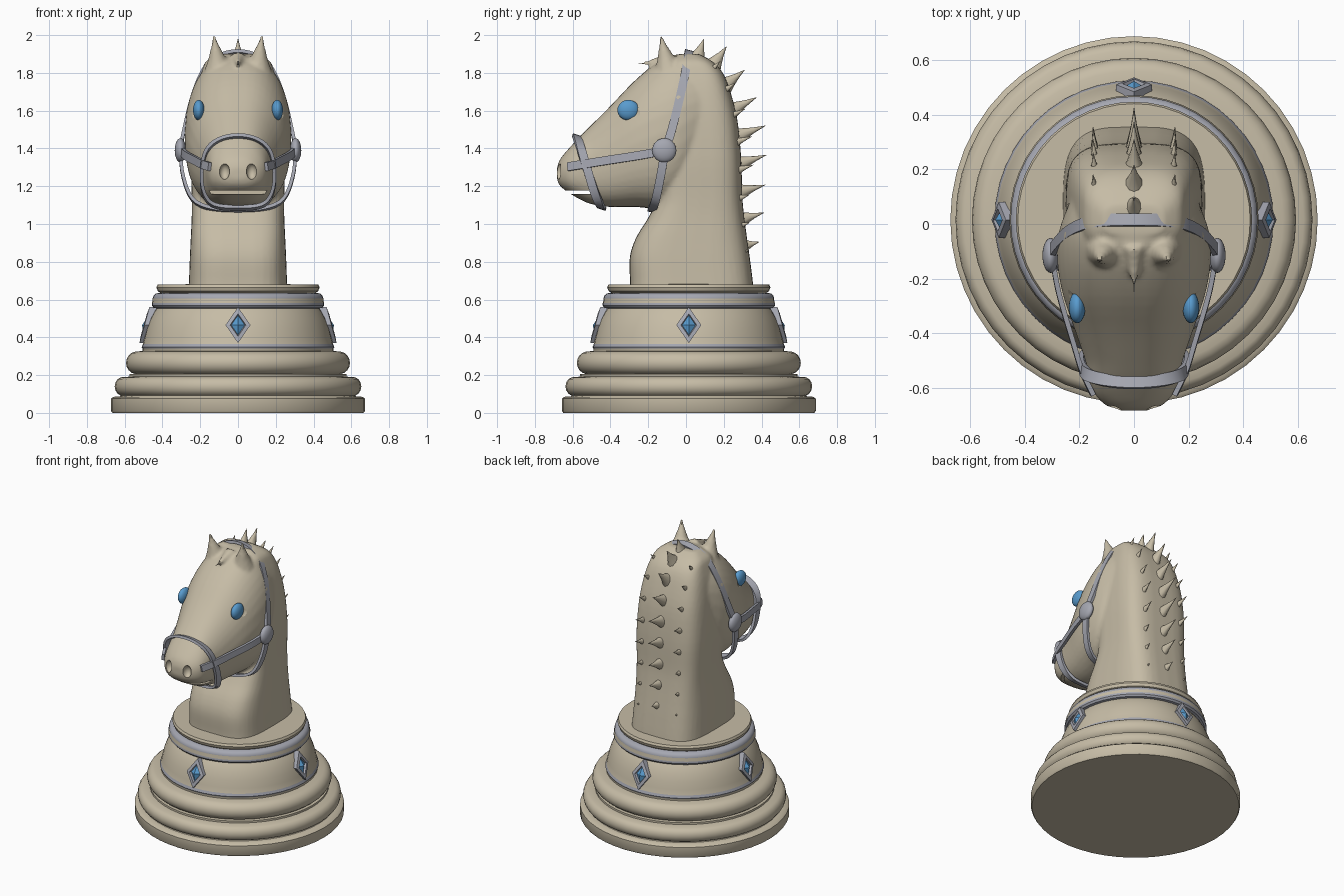
import bpy, bmesh, math
from mathutils import Vector, Matrix

if "Cube" in bpy.data.objects:
    bpy.data.objects.remove(bpy.data.objects["Cube"])

CY = 0.015  # base centre along y


def material(name, rgb):
    m = bpy.data.materials.new(name)
    m.diffuse_color = (*rgb, 1)
    m.use_nodes = True
    m.node_tree.nodes["Principled BSDF"].inputs["Base Color"].default_value = m.diffuse_color
    return m


STONE = material("warm_stone", (0.565, 0.503, 0.381))
GREY = material("grey_metal", (0.376, 0.386, 0.44))
BLUE = material("blue_gem", (0.10, 0.33, 0.62))


def finish(name, bm, mats, angle=35):
    bmesh.ops.recalc_face_normals(bm, faces=bm.faces)
    me = bpy.data.meshes.new(name)
    bm.to_mesh(me)
    bm.free()
    ob = bpy.data.objects.new(name, me)
    bpy.context.collection.objects.link(ob)
    for m in mats:
        me.materials.append(m)
    smooth(ob, angle)
    return ob


def smooth(ob, angle):
    bpy.ops.object.select_all(action='DESELECT')
    ob.select_set(True)
    bpy.context.view_layer.objects.active = ob
    bpy.ops.object.shade_smooth_by_angle(angle=math.radians(angle))


def spline(pts, n, closed=False):
    """Catmull-Rom through tuples of any length."""
    out, k = [], len(pts)
    for i in range(k if closed else k - 1):
        idx = [(i + d) % k if closed else min(max(i + d, 0), k - 1) for d in (-1, 0, 1, 2)]
        for s in range(n):
            t = s / n
            out.append([0.5 * (2 * b + (c - a) * t + (2*a - 5*b + 4*c - d) * t*t
                               + (3*b - a - 3*c + d) * t**3)
                        for a, b, c, d in zip(*(pts[j] for j in idx))])
    return out if closed else out + [list(pts[-1])]


def loft(bm, rings, closed=False):
    rows = [[bm.verts.new(p) for p in r] for r in rings]
    n = len(rows[0])
    pairs = list(zip(rows, rows[1:])) + ([(rows[-1], rows[0])] if closed else [])
    for a, b in pairs:
        for i in range(n):
            bm.faces.new((a[i], a[(i + 1) % n], b[(i + 1) % n], b[i]))
    if not closed:
        bm.faces.new(rows[0])
        bm.faces.new(rows[-1])


def superellipse(e, n=40):
    for i in range(n):
        a = 2 * math.pi * i / n
        c, s = math.cos(a), math.sin(a)
        yield (math.copysign(abs(c) ** (2 / e), c), math.copysign(abs(s) ** (2 / e), s))


def ellipsoid(name, loc, size, mat, rot=None):
    bm = bmesh.new()
    bmesh.ops.create_uvsphere(bm, u_segments=24, v_segments=14, radius=1)
    m = Matrix.Translation(loc) @ (rot or Matrix()) @ Matrix.Diagonal((*size, 1))
    bmesh.ops.transform(bm, matrix=m, verts=bm.verts)
    return finish(name, bm, [mat], 60)


def spike(bm, base, tip, r, flat=1.0, n=10):
    """Tapered horn with a slightly concave side, narrowed along x by flat."""
    base, tip = Vector(base), Vector(tip)
    d = tip - base
    q = d.to_track_quat('Z', 'X').to_matrix()
    rings = []
    for t, k in ((0, 1), (0.3, 0.62), (0.65, 0.27), (1, 0.02)):
        ring = []
        for i in range(n):
            a = 2 * math.pi * i / n
            o = q @ Vector((math.cos(a) * r * k, math.sin(a) * r * k, 0))
            o.x *= flat
            ring.append(base + d * t + o)
        rings.append(ring)
    loft(bm, rings)


# ---- turned pedestal: (radius, height, colour of the band above)
profile = [(0, 0, 0), (0.665, 0, 0), (0.672, 0.01, 0), (0.672, 0.075, 0), (0.66, 0.085, 0), (0.625, 0.088, 0)]
profile += [(0.61 + 0.043 * math.cos(a), 0.14 + 0.05 * math.sin(a), 0)
            for a in [math.radians(x) for x in range(-75, 76, 25)]]
profile += [(0.575, 0.192, 0), (0.575, 0.205, 0)]
profile += [(0.535 + 0.058 * math.cos(a), 0.265 + 0.06 * math.sin(a), 0)
            for a in [math.radians(x) for x in range(-80, 81, 20)]]
profile += [(0.505, 0.328, 0), (0.505, 0.34, 1), (0.51, 0.348, 1), (0.503, 0.365, 0), (0.495, 0.40, 0),
            (0.482, 0.45, 0), (0.463, 0.50, 0), (0.44, 0.54, 0), (0.43, 0.553, 1), (0.446, 0.556, 1),
            (0.456, 0.568, 1), (0.456, 0.582, 0), (0.452, 0.595, 0), (0.452, 0.605, 1), (0.448, 0.62, 1),
            (0.435, 0.632, 1), (0.412, 0.636, 0), (0.425, 0.645, 0), (0.432, 0.665, 0), (0.425, 0.68, 0),
            (0, 0.683, 0)]
bm = bmesh.new()
vs = [bm.verts.new((r, CY, z)) for r, z, _ in profile]
es = [bm.edges.new(p) for p in zip(vs, vs[1:])]
bmesh.ops.spin(bm, geom=vs + es, cent=(0, CY, 0), axis=(0, 0, 1), angle=2 * math.pi, steps=48)
bmesh.ops.remove_doubles(bm, verts=bm.verts, dist=1e-4)
for f in bm.faces:
    zs = [v.co.z for v in f.verts]
    lo = min(zs)
    f.material_index = max((c for r, z, c in profile if abs(z - lo) < 1e-4), default=0)
finish("pedestal", bm, [STONE, GREY])

# ---- four diamond badges
for k in range(4):
    bm = bmesh.new()

    def diamond(w, h, off):
        return [Vector((x * w, -0.483 - off + z * 0.025 * h / 0.09, 0.465 + z * h))
                for x, z in ((1, 0), (0, 1), (-1, 0), (0, -1))]
    loft(bm, [diamond(0.066, 0.095, -0.03), diamond(0.066, 0.095, 0.012),
              diamond(0.042, 0.06, 0.016), diamond(0.036, 0.052, 0.002)])
    for f in bm.faces:
        f.material_index = 0
    gem = [bm.verts.new(p) for p in diamond(0.036, 0.052, 0.003)]
    peak = bm.verts.new((0, -0.508, 0.465))
    for i in range(4):
        bm.faces.new((gem[i], gem[(i + 1) % 4], peak)).material_index = 1
    m = Matrix.Translation((0, CY, 0)) @ Matrix.Rotation(k * math.pi / 2, 4, 'Z')
    bmesh.ops.transform(bm, matrix=m, verts=bm.verts)
    finish("diamond_badge", bm, [GREY, BLUE], 10)

# ---- neck (z, front, back, half width) and head (y, bottom, top, half width)
neck = [(0.6, -.30, .36, .265), (0.683, -.296, .355, .26), (0.82, -.298, .338, .255), (0.926, -.265, .323, .25),
        (1.04, -.196, .308, .245), (1.15, -.15, .298, .245), (1.35, -.15, .292, .25), (1.55, -.15, .272, .24),
        (1.7, -.13, .235, .22), (1.8, -.11, .195, .195), (1.86, -.08, .14, .17), (1.9, -.04, .07, .11)]
head = [(-.683, 1.235, 1.30, .05), (-.665, 1.20, 1.345, .10), (-.62, 1.165, 1.40, .145), (-.56, 1.13, 1.465, .165),
        (-.5, 1.105, 1.525, .178), (-.4, 1.09, 1.625, .212), (-.265, 1.09, 1.765, .258), (-.143, 1.085, 1.86, .28),
        (-.03, 1.14, 1.90, .275), (.08, 1.3, 1.87, .235)]
bm = bmesh.new()
loft(bm, [[(x * w, (a + b) / 2 + y * (b - a) / 2, z) for x, y in superellipse(3.6)]
          for z, a, b, w in spline(neck, 4)])
loft(bm, [[(x * w * (1 - 0.2 * max(0, s) ** 1.5), y, (a + b) / 2 + s * (b - a) / 2)
           for x, s in superellipse(2.7)] for y, a, b, w in spline(head, 4)])
# ears and forelock
for s in (-1, 1):
    spike(bm, (s * .105, -.095, 1.82), (s * .13, -.138, 2.015), .075)
spike(bm, (0, -.08, 1.87), (0, -.265, 1.845), .045)
horse = finish("horse_body", bm, [STONE])
rm = horse.modifiers.new("blend", 'REMESH')
rm.mode = 'VOXEL'
rm.voxel_size = 0.012
sm = horse.modifiers.new("soften", 'SMOOTH')
sm.iterations = 3


# sunken nostrils, eye sockets and mouth
def cut(ob):
    ob.hide_render = True
    ob.hide_set(True)
    b = horse.modifiers.new("cut", 'BOOLEAN')
    b.operation = 'DIFFERENCE'
    b.object = ob


for s in (-1, 1):
    cut(ellipsoid("nostril_cutter", (s * .072, -.675, 1.278), (.028, .035, .042), STONE))
    cut(ellipsoid("socket_cutter", (s * .262, -.305, 1.605), (.05, .075, .066), STONE))
bm = bmesh.new()
bmesh.ops.create_cube(bm, size=1, matrix=Matrix.Translation((0, -.6, 1.168)) @ Matrix.Diagonal((.5, .2, .018, 1)))
cut(finish("mouth_cutter", bm, [STONE]))
dg = bpy.context.evaluated_depsgraph_get()
done = bpy.data.meshes.new_from_object(horse.evaluated_get(dg))
horse.modifiers.clear()
horse.data = done
done.materials.clear()
done.materials.append(STONE)
smooth(horse, 40)

# ---- eyes
for s in (-1, 1):
    ellipsoid("eye", (s * .208, -.305, 1.603), (.03, .058, .054), BLUE)

# ---- mane: large centre spikes and smaller side rows (tip y, tip z, base y, base z)
tips = [(.095, 1.98, .05, 1.85), (.215, 1.94, .13, 1.82), (.31, 1.815, .19, 1.72), (.373, 1.67, .22, 1.59),
        (.42, 1.52, .245, 1.455), (.425, 1.365, .255, 1.31), (.42, 1.207, .265, 1.165), (.413, 1.06, .275, 1.02),
        (.387, .905, .29, .88)]
bm = bmesh.new()
for i, (ty, tz, y, z) in enumerate(tips):
    spike(bm, (0, y, z), (0, ty, tz), .062 - .002 * i, .75)
    if i:
        for s in (-1, 1):
            k = 0.6 if i < 6 else 0.45
            spike(bm, (s * .14, y - .03, z - .04), (s * .15, y + (ty - y) * k, z - .03 + (tz - z) * k), .042, .7)
finish("mane_spikes", bm, [STONE], 50)


# ---- bridle straps
def strap(name, pts, across, closed=False, width=.045, thick=.018):
    pts = [Vector(p) for p in spline(pts, 4, closed)]
    n, rings = len(pts), []
    for i, p in enumerate(pts):
        a = pts[(i - 1) % n] if closed else pts[max(i - 1, 0)]
        b = pts[(i + 1) % n] if closed else pts[min(i + 1, n - 1)]
        t = (b - a).normalized()
        out = t.cross(Vector(across)).normalized()
        w = out.cross(t) * width / 2
        out *= thick / 2
        rings.append([p + w + out, p - w + out, p - w - out, p + w - out])
    bm = bmesh.new()
    loft(bm, rings, closed)
    finish(name, bm, [GREY], 35)


def mirrored(half):
    return half + [(-x, y, z) for x, y, z in reversed(half[1:-1])]


strap("crown_strap", mirrored([(0, .015, 1.912), (.11, .012, 1.885), (.18, 0, 1.82), (.24, -.03, 1.68),
                               (.285, -.075, 1.5), (.303, -.11, 1.385), (.29, -.135, 1.25), (.24, -.16, 1.13),
                               (.14, -.178, 1.082), (0, -.18, 1.07)]), (0, 1, -.24), True)
strap("nose_strap", mirrored([(0, -.58, 1.465), (.1, -.572, 1.445), (.168, -.552, 1.385), (.192, -.52, 1.28),
                              (.182, -.485, 1.17), (.13, -.455, 1.10), (0, -.445, 1.085)]), (0, 1, -.34), True)
for s in (-1, 1):
    strap("cheek_strap", [(s * .3, -.115, 1.388), (s * .276, -.25, 1.363), (s * .224, -.43, 1.335),
                          (s * .19, -.54, 1.317), (s * .15, -.625, 1.303)], (0, .16, 1))
    ellipsoid("bridle_knob", (s * .305, -.115, 1.39), (.03, .064, .064), GREY)
